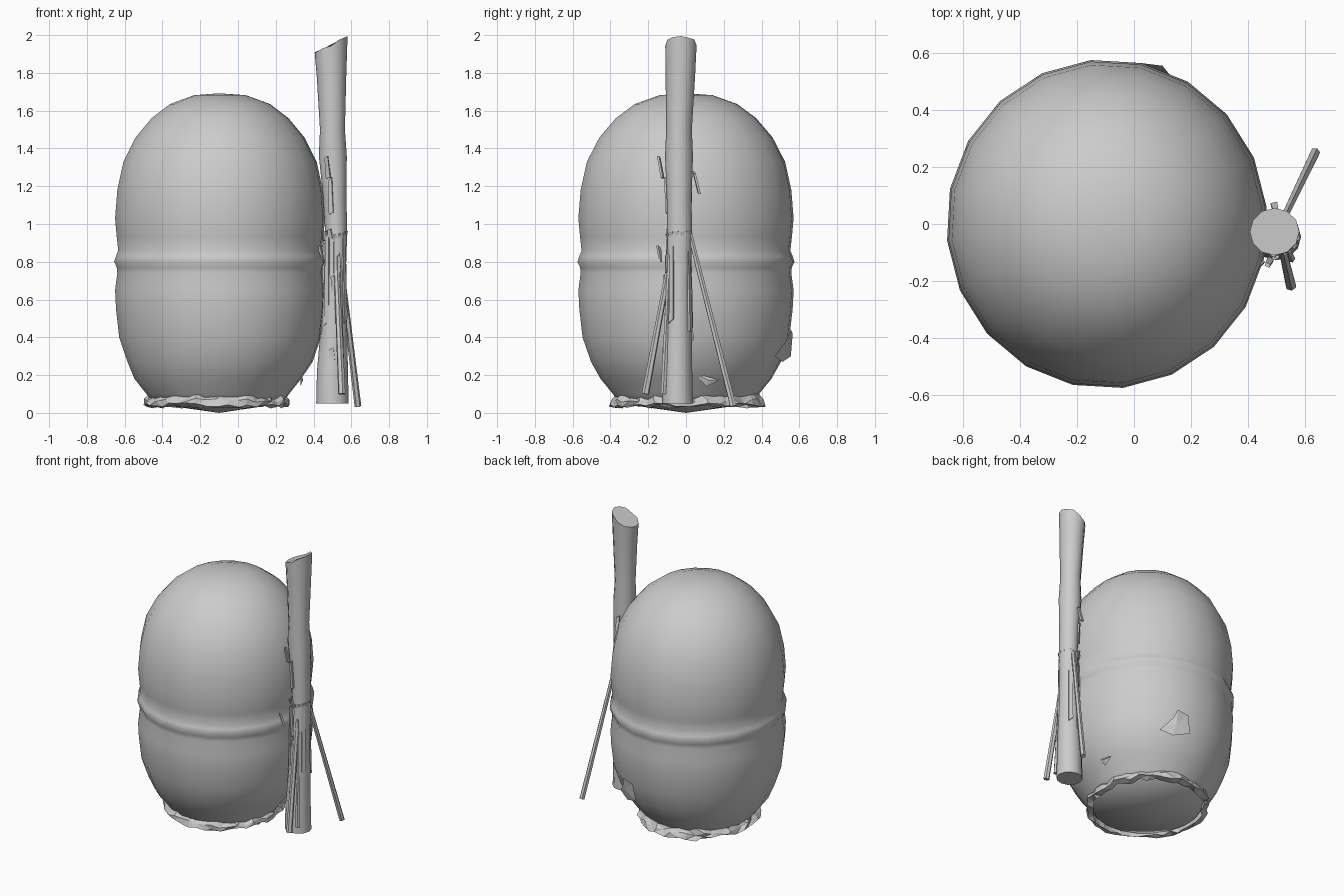
import bpy, bmesh, math, random
from mathutils import Vector, Matrix

if "Cube" in bpy.data.objects:
    bpy.data.objects.remove(bpy.data.objects["Cube"])

random.seed(4)


def finish(name, bm, smooth=None):
    bmesh.ops.recalc_face_normals(bm, faces=bm.faces[:])
    me = bpy.data.meshes.new(name)
    bm.to_mesh(me)
    bm.free()
    ob = bpy.data.objects.new(name, me)
    bpy.context.collection.objects.link(ob)
    if smooth:
        bpy.ops.object.select_all(action='DESELECT')
        ob.select_set(True)
        bpy.context.view_layer.objects.active = ob
        bpy.ops.object.shade_smooth_by_angle(angle=math.radians(smooth))
    return ob


def rings_to_mesh(bm, rings, close=False):
    """Bridge a list of equal-length point rings."""
    rows = [[bm.verts.new(p) for p in r] for r in rings]
    pairs = list(zip(rows, rows[1:])) + ([(rows[-1], rows[0])] if close else [])
    for a, b in pairs:
        n = len(a)
        for i in range(n):
            bm.faces.new((a[i], a[(i + 1) % n], b[(i + 1) % n], b[i]))
    return rows


def ring(cx, cy, rx, ry, z, n, phase=0.0):
    return [Vector((cx + rx * math.cos(phase + 2 * math.pi * i / n),
                    cy + ry * math.sin(phase + 2 * math.pi * i / n), z)) for i in range(n)]


# Rounded bale body: lathe with a tied waist
profile = [(0.35, 0.05), (0.385, 0.10), (0.45, 0.18), (0.5, 0.27), (0.545, 0.40), (0.562, 0.55),
           (0.567, 0.65), (0.555, 0.74), (0.558, 0.77), (0.572, 0.80), (0.562, 0.83),
           (0.55, 0.86), (0.558, 0.93), (0.567, 1.03), (0.555, 1.18), (0.522, 1.33),
           (0.455, 1.46), (0.37, 1.56), (0.27, 1.635), (0.14, 1.682)]
bm = bmesh.new()
N = 20
rows = rings_to_mesh(bm, [ring(-0.095 - 0.012 * (z < 0.2), 0, r * 0.985, r * 1.01, z, N, 0.1)
                          for r, z in profile])
top = bm.verts.new((-0.1, 0, 1.692))
bottom = bm.verts.new((-0.1, 0, 0.0))
for row, tip in ((rows[0], bottom), (rows[-1], top)):
    for i in range(N):
        bm.faces.new((row[i], row[(i + 1) % N], tip))
finish("bale_body", bm, 50)

# Ragged frayed skirt around the foot
bm = bmesh.new()
rings = []
for r, z in ((0.36, 0.035), (0.398, 0.042), (0.392, 0.065), (0.37, 0.095)):
    pts = ring(-0.11, 0.005, r * 0.96, r * 1.02, z, 44)
    rings.append([p + Vector([random.uniform(-0.012, 0.012) for _ in range(3)]) for p in pts])
rings_to_mesh(bm, rings, close=True)
bmesh.ops.triangulate(bm, faces=bm.faces[:])
finish("frayed_skirt", bm)

# Wooden post, slant-cut at the top
post = [(0.50, -0.045, 0.086, 0.082, 0.05), (0.50, -0.045, 0.082, 0.078, 0.22),
        (0.508, -0.042, 0.07, 0.072, 0.45), (0.51, -0.04, 0.064, 0.066, 0.66),
        (0.517, -0.035, 0.056, 0.064, 0.80), (0.52, -0.035, 0.058, 0.066, 0.95),
        (0.512, -0.036, 0.062, 0.066, 1.15), (0.502, -0.037, 0.074, 0.074, 1.36),
        (0.5, -0.037, 0.066, 0.068, 1.50), (0.495, -0.03, 0.078, 0.078, 1.78),
        (0.493, -0.027, 0.087, 0.083, 1.95)]
bm = bmesh.new()
rows = rings_to_mesh(bm, [ring(*p, 12) for p in post])
for v in rows[-1]:
    v.co.z += (v.co.x - 0.493) * 0.52 + random.uniform(-0.008, 0.004)
bm.faces.new(rows[0])
bm.faces.new(rows[-1])
finish("post", bm, 40)


# Thin propping sticks
def stick(name, a, b, r):
    a, b = Vector(a), Vector(b)
    d = b - a
    bm = bmesh.new()
    bmesh.ops.create_cone(bm, cap_ends=True, segments=6, radius1=r * 0.75, radius2=r,
                          depth=d.length,
                          matrix=Matrix.Translation((a + b) / 2) @ d.to_track_quat('Z', 'Y').to_matrix().to_4x4())
    finish(name, bm, 40)


stick("prop_stick_back", (0.525, 0.02, 0.95), (0.635, 0.25, 0.035), 0.018)
stick("prop_stick_front", (0.52, -0.085, 0.80), (0.55, -0.215, 0.10), 0.02)
stick("prop_stick_inner", (0.53, -0.08, 0.93), (0.55, -0.12, 0.10), 0.016)


# Splinters and bark shards: small tapered wedges lying against the post
def shard(bm, ang, r, z, h, w, lean):
    out = Vector((math.cos(ang), math.sin(ang), 0))
    side = Vector((-out.y, out.x, 0))
    c = Vector((0.51, -0.037, z)) + out * r
    up = Vector((0, 0, h / 2)) + out * lean
    quad = [c - up - side * w, c - up * 0.9 + side * w, c + up + side * w * 0.5, c + up * 0.8 - side * w]
    rings_to_mesh(bm, [[p - out * 0.012 for p in quad], quad])
    v = bm.verts[-8:] if hasattr(bm.verts, "ensure_lookup_table") and not bm.verts.ensure_lookup_table() else []
    bm.faces.new(v[:4])
    bm.faces.new(v[4:])


bm = bmesh.new()
for ang, r, z, h, w, lean in ((250, 0.11, 1.30, 0.12, 0.012, 0.012), (100, 0.10, 1.22, 0.12, 0.012, -0.015),
                              (235, 0.13, 0.84, 0.09, 0.014, 0.012), (290, 0.075, 0.79, 0.10, 0.01, 0),
                              (265, 0.075, 0.68, 0.10, 0.012, 0.01), (262, 0.085, 0.31, 0.07, 0.014, 0.004),
                              (120, 0.07, 1.10, 0.16, 0.012, 0.005), (255, 0.075, 1.15, 0.2, 0.012, 0.006)):
    shard(bm, math.radians(ang), r, z, h, w, lean)
for i in range(14):
    shard(bm, math.radians(120 + i * 25.7), 0.066, 0.94 + random.uniform(-0.01, 0.01),
          random.uniform(0.03, 0.06), 0.012, 0.006)
# long bark strips on the lower half
for ang in (195, 235, 280, 325, 60, 110, 150):
    shard(bm, math.radians(ang), 0.07, 0.68 + random.uniform(-0.05, 0.05), 0.5, 0.014, -0.006)
finish("bark_splinters", bm)

# Torn patches on the bale
bm = bmesh.new()
for pts in ([(0.18, 0.47, 0.30), (0.12, 0.53, 0.38), (0.10, 0.555, 0.44), (0.02, 0.565, 0.42),
             (0.0, 0.555, 0.30), (0.10, 0.51, 0.27)],
            [(0.33, 0.04, 0.21), (0.34, 0.18, 0.175), (0.33, 0.11, 0.14)]):
    vs = [bm.verts.new(p) for p in pts]
    c = bm.verts.new(sum((Vector(p) for p in pts), Vector()) / len(pts) + Vector((0.012, 0.008, 0)))
    for i in range(len(vs)):
        bm.faces.new((vs[i], vs[(i + 1) % len(vs)], c))
finish("torn_patches", bm)
